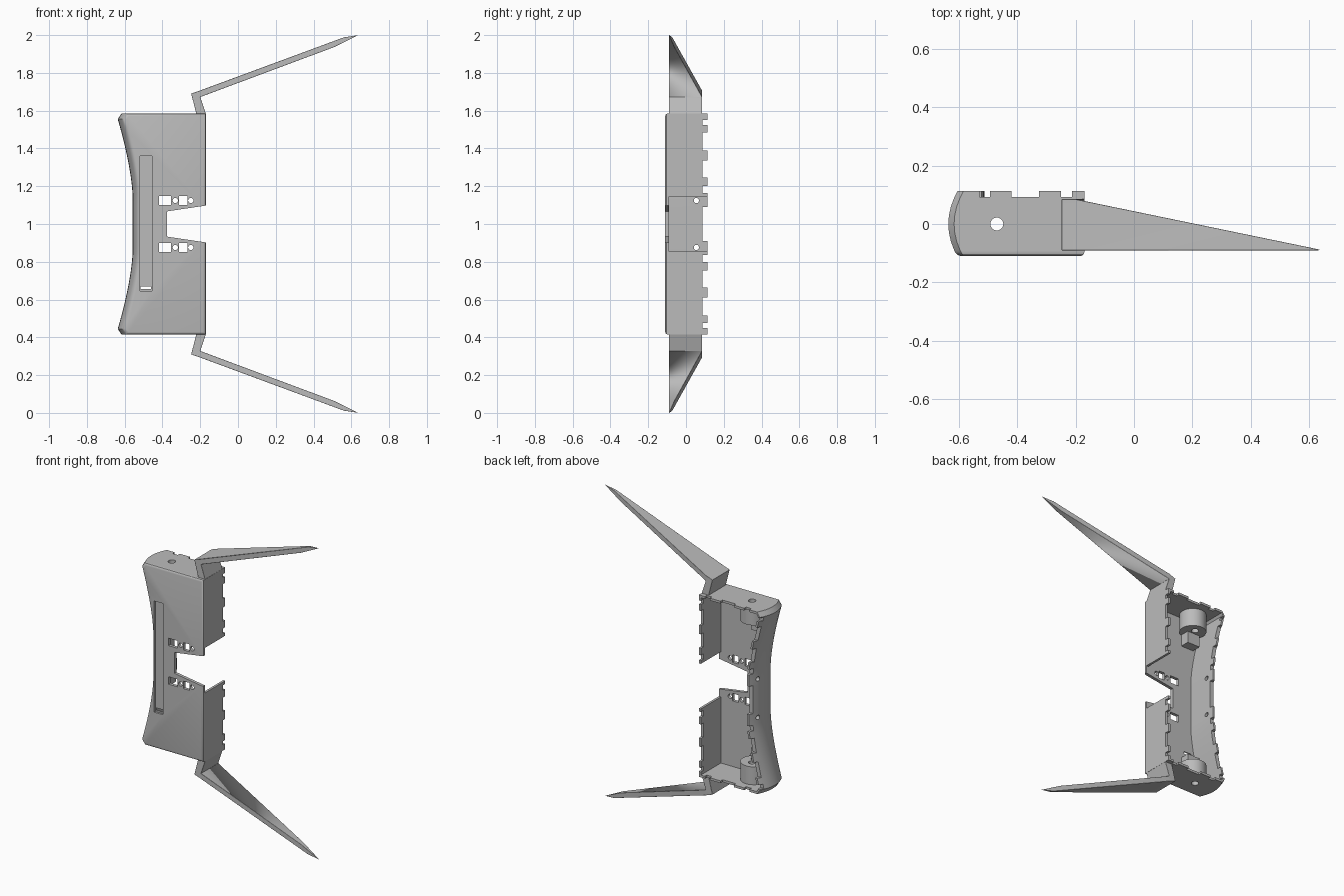
import bpy, bmesh, math
from mathutils import Matrix, Vector

if "Cube" in bpy.data.objects:
    bpy.data.objects.remove(bpy.data.objects["Cube"])

MID = 1.0  # height of the mirror plane

grey = bpy.data.materials.new("plain grey")
grey.use_nodes = True
COLOUR = (0.5, 0.5, 0.5, 1)
grey.diffuse_color = COLOUR
grey.node_tree.nodes["Principled BSDF"].inputs["Base Color"].default_value = COLOUR


def finish(name, bm):
    bmesh.ops.recalc_face_normals(bm, faces=bm.faces)
    mesh = bpy.data.meshes.new(name)
    bm.to_mesh(mesh)
    bm.free()
    mesh.materials.append(grey)
    ob = bpy.data.objects.new(name, mesh)
    bpy.context.collection.objects.link(ob)
    return ob


def loft(rings):
    """Closed solid through rings of equal length."""
    bm = bmesh.new()
    loops = [[bm.verts.new(p) for p in ring] for ring in rings]
    n = len(loops[0])
    for a, b in zip(loops, loops[1:]):
        for i in range(n):
            j = (i + 1) % n
            bm.faces.new((a[i], a[j], b[j], b[i]))
    bm.faces.new(loops[0])
    bm.faces.new(loops[-1][::-1])
    bmesh.ops.recalc_face_normals(bm, faces=bm.faces)
    return bm


def prism(points, y0, y1):
    return loft([[(x, y, z) for x, z in points] for y in (y0, y1)])


def box(x0, x1, y0, y1, z0, z1):
    return prism([(x0, z0), (x1, z0), (x1, z1), (x0, z1)], y0, y1)


def rod(centre, axis, radius, length, sides=32):
    bm = bmesh.new()
    turn = Vector((0, 0, 1)).rotation_difference(Vector(axis)).to_matrix().to_4x4()
    bmesh.ops.create_cone(bm, cap_ends=True, segments=sides, radius1=radius,
                          radius2=radius, depth=length,
                          matrix=Matrix.Translation(centre) @ turn)
    return bm


def activate(ob):
    bpy.ops.object.select_all(action='DESELECT')
    ob.select_set(True)
    bpy.context.view_layer.objects.active = ob


def cut(target, bm):
    cutter = finish("cutter", bm)
    cutter.hide_render = True
    mod = target.modifiers.new("cut", 'BOOLEAN')
    mod.operation, mod.solver, mod.object = 'DIFFERENCE', 'EXACT', cutter
    activate(target)
    bpy.ops.object.modifier_apply(modifier=mod.name)
    bpy.data.objects.remove(cutter)


def smooth(ob, angle=30):
    activate(ob)
    bpy.ops.object.shade_smooth_by_angle(angle=math.radians(angle))


# Housing outline: concave grip on one side, straight wall on the other
def grip_x(d):
    return -0.558 - 0.08 * max(0, (abs(d) - 0.15) / 0.41) ** 1.5


STEPS = [-0.555 + 1.11 * i / 28 for i in range(29)]


def outline(left, right, half, corner):
    side = [(grip_x(d) + left, MID + d) for d in STEPS]
    end = grip_x(0.555) + left + corner
    return ([(right, MID - half), (end, MID - half)] + side
            + [(end, MID + half), (right, MID + half)])


def housing_ring(y):
    bulge = 0.025 * (y / 0.1) ** 2
    return [(x + bulge if x < -0.3 else x, y, z)
            for x, z in outline(0, -0.17, 0.585, 0.02)]


bm = loft([housing_ring(y) for y in
           (-0.11, -0.09, -0.06, -0.03, 0, 0.03, 0.06, 0.09, 0.113)])
front_edges = [e for e in bm.edges if all(v.co.y < -0.105 for v in e.verts)]
bmesh.ops.bevel(bm, geom=front_edges, offset=0.014, segments=3, profile=0.5,
                affect='EDGES')
housing = finish("housing", bm)

# Hollow interior, open at the back
cut(housing, prism(outline(0.045, -0.185, 0.57, 0.01), -0.09, 0.3))

# Tapered notch and wider gap in the side wall
cut(housing, prism([(-0.375, MID - 0.067), (-0.1, MID - 0.108),
                    (-0.1, MID + 0.108), (-0.375, MID + 0.067)], -0.3, 0.3))
cut(housing, box(-0.3, 0, -0.09, 0.3, MID - 0.145, MID + 0.145))

# Shallow front slot with a slit at its lower end
cut(housing, box(-0.52, -0.455, -0.3, -0.098, 0.645, 1.36))
cut(housing, box(-0.515, -0.46, -0.3, -0.05, 0.655, 0.67))

# Rim gaps that leave clip tabs, and small openings, above and below
for s in (-1, 1):
    for a, b in ((0.525, 0.55), (0.39, 0.485), (0.245, 0.335), (0.165, 0.2)):
        z0, z1 = sorted((MID + s * a, MID + s * b))
        cut(housing, box(-0.8, 0, 0.088, 0.3, z0, z1))
    for x0, x1 in ((-0.53, -0.493), (-0.42, -0.325), (-0.25, -0.213)):
        z0, z1 = sorted((MID + s * 0.56, MID + s * 0.7))
        cut(housing, box(x0, x1, 0.093, 0.3, z0, z1))
    z = MID + s * 0.124
    for x0, x1 in ((-0.418, -0.355), (-0.312, -0.268)):
        cut(housing, box(x0, x1, -0.3, 0, z - 0.024, z + 0.024))
    for x in (-0.332, -0.25):
        cut(housing, rod((x, -0.1, z), (0, 1, 0), 0.014, 0.2, 16))
    cut(housing, rod((-0.55, 0.055, z), (1, 0, 0), 0.014, 0.3, 16))
cut(housing, box(-0.8, -0.4, 0.088, 0.3, MID - 0.09, MID + 0.09))


def cord_hole():
    return rod((-0.47, 0, MID), (0, 0, 1), 0.022, 1.5)


cut(housing, cord_hole())
smooth(housing)

# Rounded sockets inside each end, each with a stop block
for s, word in ((1, "upper"), (-1, "lower")):
    socket = finish(word + "_socket",
                    rod((-0.47, -0.02, MID + s * 0.515), (0, 0, 1), 0.08, 0.12))
    cut(socket, cord_hole())
    smooth(socket)
    z0, z1 = sorted((MID + s * 0.38, MID + s * 0.46))
    finish(word + "_stop_block", box(-0.53, -0.44, -0.095, -0.03, z0, z1))

# Swept arms: a short bent foot, then a blade tapering to a point
ARM = [(-0.17, 0.582), (-0.2, 0.672), (0.51, 0.937), (0.638, 1.0),
       (0.56, 0.988), (-0.2, 0.707), (-0.248, 0.69), (-0.22, 0.582)]
for s, word in ((1, "upper"), (-1, "lower")):
    bm = prism([(x, MID + s * d) for x, d in ARM], -0.09, 0.085)
    bmesh.ops.bisect_plane(bm, geom=bm.verts[:] + bm.edges[:] + bm.faces[:],
                           plane_co=(-0.2, 0, 0), plane_no=(1, 0, 0))
    for v in bm.verts:
        if v.co.y > 0 and v.co.x > -0.2 and abs(v.co.z - MID) > 0.6:
            v.co.y = 0.085 - 0.173 * (v.co.x + 0.2) / 0.838
    arm = finish(word + "_arm", bm)
    mod = arm.modifiers.new("soft edges", 'BEVEL')
    mod.width, mod.segments, mod.limit_method = 0.008, 2, 'ANGLE'
    mod.angle_limit = math.radians(40)
    smooth(arm)
